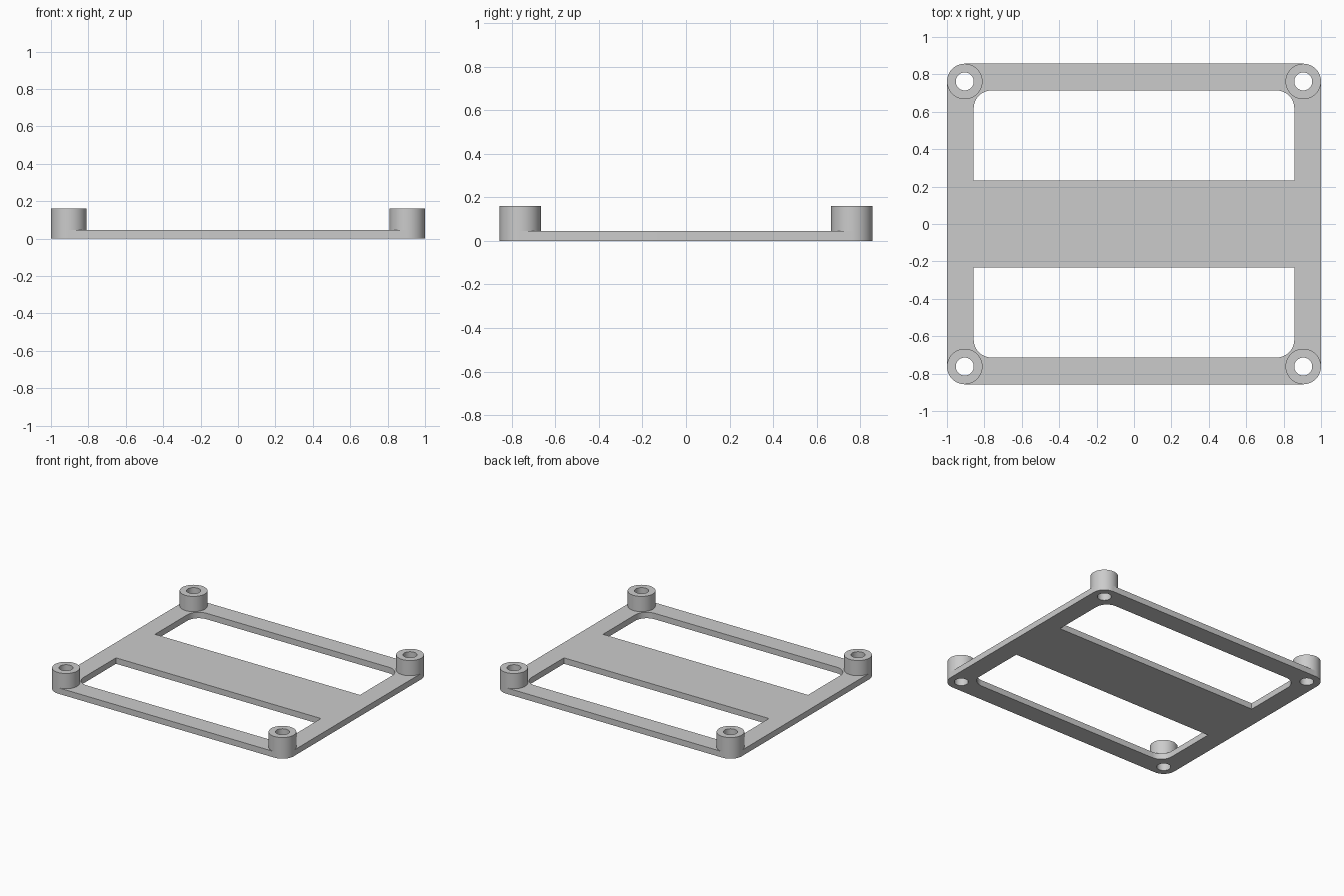
import bpy, bmesh
from math import sin, cos, pi, radians

cube = bpy.data.objects.get("Cube")
if cube:
    bpy.data.objects.remove(cube)

HALF_X, HALF_Y = 1.0, 0.857
PLATE_H, BOSS_H = 0.045, 0.16
BOSS_R, HOLE_R = 0.095, 0.048
BOSS_X, BOSS_Y = HALF_X - BOSS_R, HALF_Y - BOSS_R
SEGMENTS = 48

gray = bpy.data.materials.new("plain gray")
gray.use_nodes = True
gray.diffuse_color = (0.6, 0.6, 0.6, 1)
gray.node_tree.nodes["Principled BSDF"].inputs["Base Color"].default_value = gray.diffuse_color


def arc(cx, cy, r, start, end, n):
    return [(cx + r * cos(radians(start + (end - start) * i / n)),
             cy + r * sin(radians(start + (end - start) * i / n))) for i in range(n + 1)]


def circle(cx, cy, r):
    return arc(cx, cy, r, 0, 360, SEGMENTS)[:-1]


def finish(bm, name):
    bmesh.ops.remove_doubles(bm, verts=bm.verts[:], dist=0.0002)
    bmesh.ops.recalc_face_normals(bm, faces=bm.faces[:])
    mesh = bpy.data.meshes.new(name)
    bm.to_mesh(mesh)
    bm.free()
    mesh.materials.append(gray)
    obj = bpy.data.objects.new(name, mesh)
    bpy.context.collection.objects.link(obj)
    bpy.ops.object.select_all(action='DESELECT')
    obj.select_set(True)
    bpy.context.view_layer.objects.active = obj
    bpy.ops.object.shade_smooth_by_angle(angle=radians(30))


def extrude_loops(name, loops, height):
    """Fill an outline with its inner loops as holes and give it thickness."""
    curve = bpy.data.curves.new(name + "_outline", 'CURVE')
    curve.dimensions = '2D'
    curve.fill_mode = 'BOTH'
    curve.extrude = height / 2
    for loop in loops:
        spline = curve.splines.new('POLY')
        spline.points.add(len(loop) - 1)
        for point, (x, y) in zip(spline.points, loop):
            point.co = (x, y, 0, 1)
        spline.use_cyclic_u = True
    helper = bpy.data.objects.new(name + "_outline", curve)
    bpy.context.collection.objects.link(helper)
    bpy.context.view_layer.update()
    graph = bpy.context.evaluated_depsgraph_get()
    mesh = bpy.data.meshes.new_from_object(helper.evaluated_get(graph))
    bm = bmesh.new()
    bm.from_mesh(mesh)
    bmesh.ops.translate(bm, verts=bm.verts[:], vec=(0, 0, height / 2))
    bpy.data.objects.remove(helper)
    bpy.data.meshes.remove(mesh)
    finish(bm, name)


# Base plate: rounded outline, two openings either side of the crossbar, screw holes
corners = [(1, 1, 0), (-1, 1, 90), (-1, -1, 180), (1, -1, 270)]
outline = []
for sx, sy, a in corners:
    outline += arc(sx * BOSS_X, sy * BOSS_Y, BOSS_R, a, a + 90, SEGMENTS // 4)

OPEN_X, OPEN_Y, BAR_Y, FILLET = 0.857, 0.714, 0.233, 0.095
opening = [(-OPEN_X, BAR_Y), (OPEN_X, BAR_Y)]
for sx, sy, a in corners[:2]:
    opening += arc(sx * (OPEN_X - FILLET), OPEN_Y - FILLET, FILLET, a, a + 90, SEGMENTS // 4)
mirrored = [(x, -y) for x, y in opening]
holes = [circle(sx * BOSS_X, sy * BOSS_Y, HOLE_R) for sx, sy, a in corners]
extrude_loops("base_plate", [outline, opening, mirrored] + holes, PLATE_H)

# Corner standoffs: hollow posts rising from the plate
for (sx, sy, a), name in zip(corners, ("back_left", "back_right", "front_right", "front_left")):
    bm = bmesh.new()
    cx, cy = sx * BOSS_X, sy * BOSS_Y
    profile = [(BOSS_R, PLATE_H), (BOSS_R, BOSS_H), (HOLE_R, BOSS_H), (HOLE_R, PLATE_H)]
    verts = [bm.verts.new((cx + r, cy, z)) for r, z in profile]
    edges = [bm.edges.new(pair) for pair in zip(verts, verts[1:])]
    bmesh.ops.spin(bm, geom=verts + edges, cent=(cx, cy, 0), axis=(0, 0, 1),
                   angle=2 * pi, steps=SEGMENTS)
    finish(bm, name + "_standoff")
